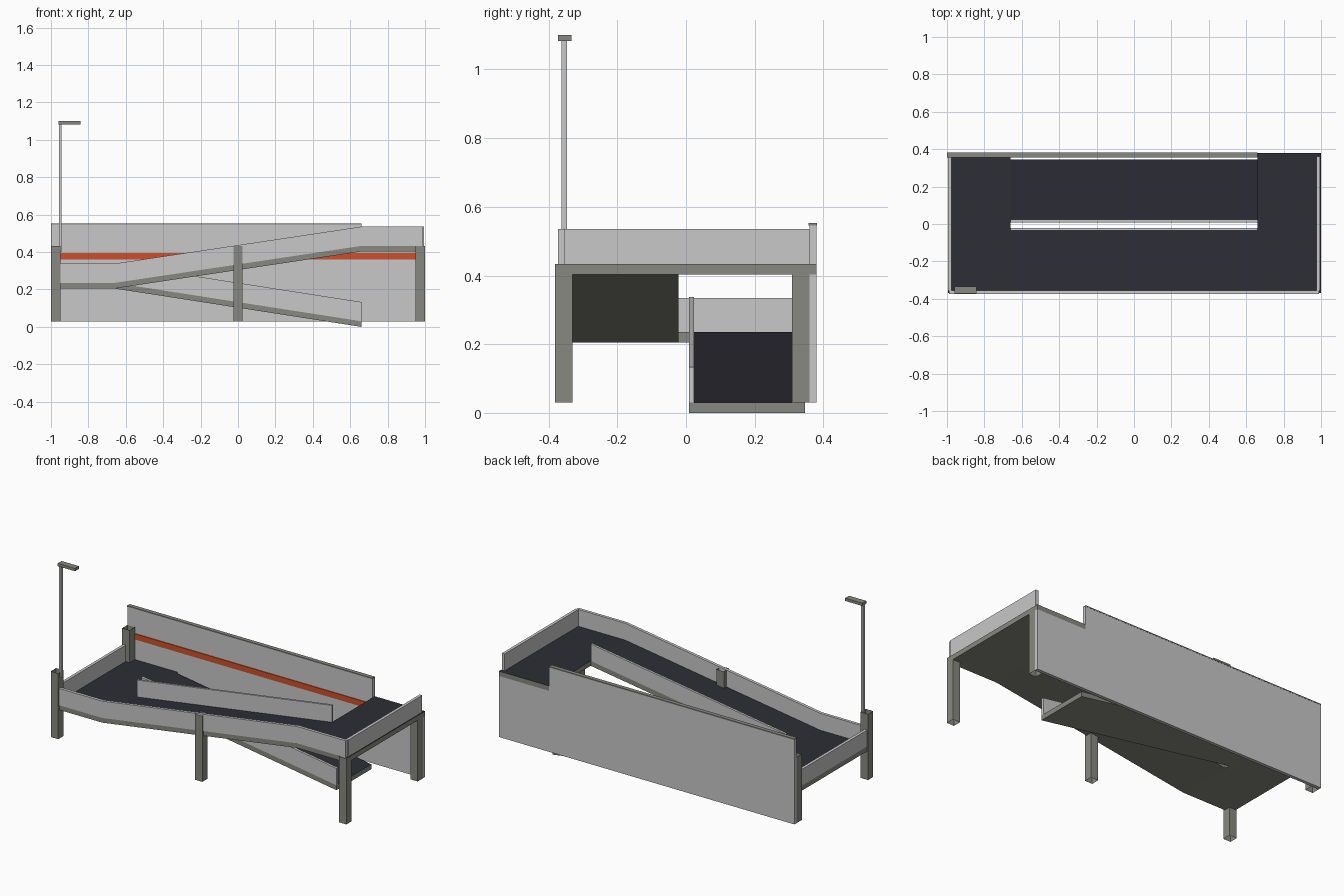
import bpy
import bmesh

cube = bpy.data.objects.get("Cube")
if cube:
    bpy.data.objects.remove(cube, do_unlink=True)


def material(name, rgb):
    m = bpy.data.materials.new(name)
    m.use_nodes = True
    m.diffuse_color = (*rgb, 1)
    m.node_tree.nodes["Principled BSDF"].inputs["Base Color"].default_value = (*rgb, 1)
    return m


PALE = material("pale concrete", (0.58, 0.58, 0.58))
GREY = material("grey concrete", (0.25, 0.25, 0.22))
ASPHALT = material("dark asphalt", (0.026, 0.026, 0.037))
ORANGE = material("orange paint", (0.61, 0.08, 0.022))


def prism(name, line, y0, y1, low, high, mats):
    """Extrude a band following an x-z line, between two heights relative to it."""
    bm = bmesh.new()
    outline = [(x, z + low) for x, z in line] + [(x, z + high) for x, z in reversed(line)]
    face = bm.faces.new([bm.verts.new((x, y0, z)) for x, z in outline])
    grown = bmesh.ops.extrude_face_region(bm, geom=[face])
    for v in grown["geom"]:
        if isinstance(v, bmesh.types.BMVert):
            v.co.y = y1
    bmesh.ops.recalc_face_normals(bm, faces=bm.faces)
    # The second material goes on upward faces
    for f in bm.faces:
        if len(mats) > 1 and f.normal.z > 0.5:
            f.material_index = 1
    return finish(name, bm, mats)


def finish(name, bm, mats):
    mesh = bpy.data.meshes.new(name)
    bm.to_mesh(mesh)
    bm.free()
    for m in mats:
        mesh.materials.append(m)
    ob = bpy.data.objects.new(name, mesh)
    bpy.context.collection.objects.link(ob)
    return ob


def box(name, x0, x1, y0, y1, z0, z1, mat):
    return prism(name, [(x0, 0), (x1, 0)], y0, y1, z0, z1, [mat])


def post(name, x, y):
    """Square hollow post, open at both ends."""
    ob = box(name, x - 0.025, x + 0.025, y - 0.025, y + 0.025, 0.03, 0.433, GREY)
    bm = bmesh.new()
    bm.from_mesh(ob.data)
    ends = [f for f in bm.faces if abs(f.normal.z) > 0.5]
    bmesh.ops.delete(bm, geom=ends, context="FACES_ONLY")
    bm.to_mesh(ob.data)
    bm.free()


# Deck heights
LOW, MID, TOP = 0.03, 0.235, 0.433
BEND = 0.66
SLAB = [GREY, ASPHALT]
upper_line = [(-BEND, MID), (BEND, TOP)]
lower_line = [(-BEND, MID), (BEND, LOW)]

# Ramps and landings
prism("upper_ramp", upper_line, -0.37, -0.022, -0.03, 0, SLAB)
prism("lower_ramp", lower_line, 0.009, 0.346, -0.03, 0, SLAB)
prism("half_landing", [(-0.995, MID), (-BEND, MID)], -0.37, 0.36, -0.03, 0, SLAB)
prism("top_landing", [(BEND, TOP), (1, TOP)], -0.37, 0.38, -0.03, 0, SLAB)

# Parapets
front_line = [(-0.99, MID), *upper_line, (0.99, TOP)]
prism("front_parapet", front_line, -0.373, -0.355, 0, 0.103, [PALE])
prism("upper_inner_parapet", upper_line, -0.036, -0.022, 0, 0.103, [PALE])
prism("lower_inner_parapet", lower_line, 0.009, 0.024, 0, 0.103, [PALE])
box("right_end_parapet", -0.995, -0.977, -0.355, 0.36, MID, MID + 0.1, PALE)
box("left_end_parapet", 0.977, 0.995, -0.355, 0.36, TOP, TOP + 0.103, PALE)

# Back wall with coping and painted band
box("back_wall", -1, 1, 0.36, 0.38, 0.03, TOP - 0.03, PALE)
box("back_wall_upper", -1, BEND, 0.36, 0.38, TOP - 0.03, 0.546, PALE)
box("wall_coping", -1, BEND, 0.356, 0.381, 0.546, 0.553, GREY)
box("painted_band", -0.96, 0.96, 0.355, 0.36, 0.36, 0.395, ORANGE)

# Posts
for side, x in (("right", -0.975), ("left", 0.975)):
    post("front_post_" + side, x, -0.356)
    post("back_post_" + side, x, 0.334)
post("front_post_middle", 0, -0.356)

# Lamp
box("lamp_pole", -0.957, -0.943, -0.363, -0.346, 0.4, 1.085, PALE)
box("lamp_head", -0.96, -0.843, -0.372, -0.334, 1.083, 1.1, GREY)
